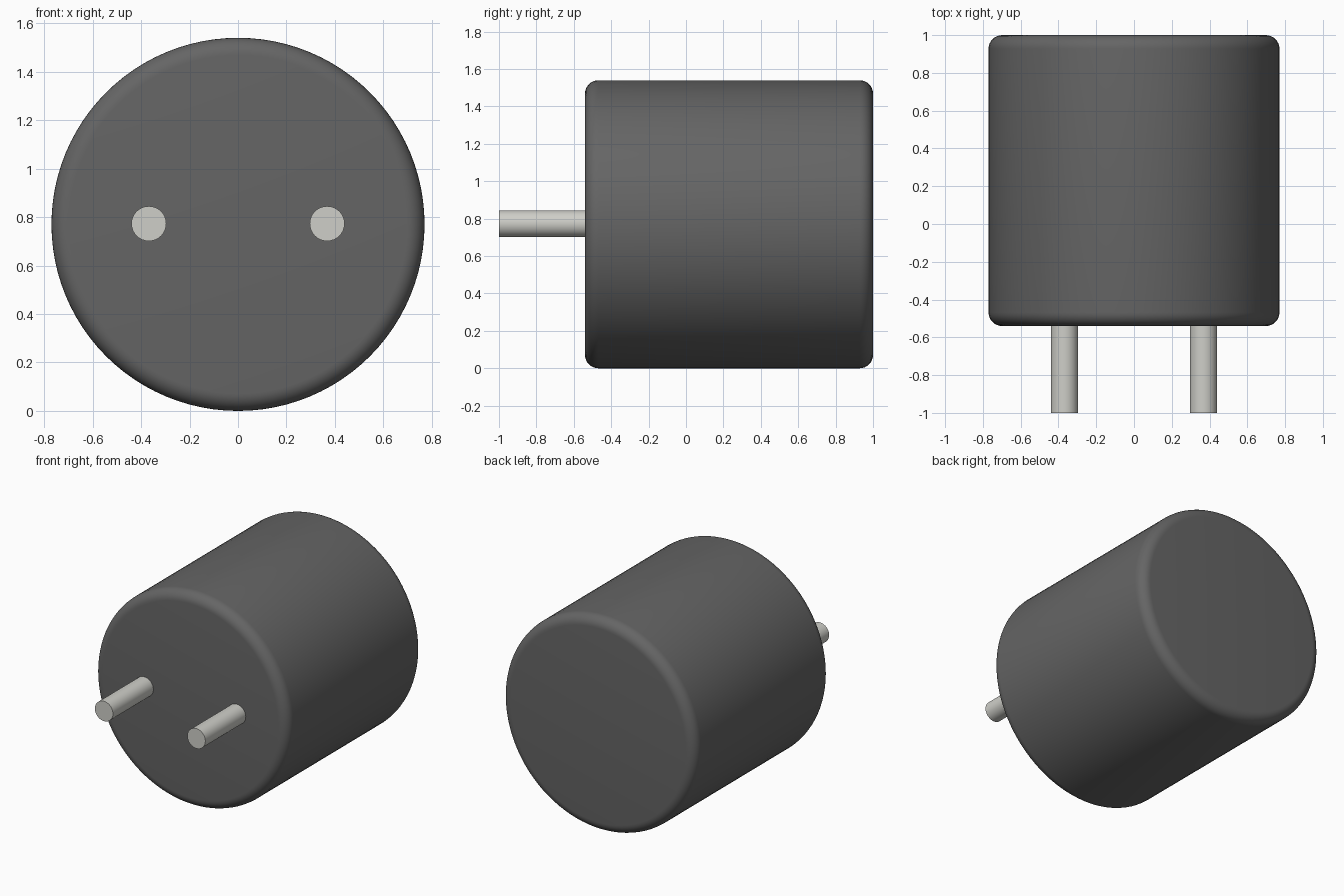
import bpy, bmesh, math
from mathutils import Matrix

if "Cube" in bpy.data.objects:
    bpy.data.objects.remove(bpy.data.objects["Cube"])

R, ZC = 0.77, 0.77          # body radius and axis height
FRONT, BACK = -0.54, 1.0    # body ends along y
FILLET = 0.072


def material(name, colour):
    m = bpy.data.materials.new(name)
    m.diffuse_color = (*colour, 1)
    m.use_nodes = True
    m.node_tree.nodes["Principled BSDF"].inputs["Base Color"].default_value = m.diffuse_color
    return m


def cylinder_y(name, x, z, radius, y0, y1, sides, mat, fillet=0.0):
    """Cylinder lying along y, with optionally rounded end rims."""
    bm = bmesh.new()
    place = Matrix.Translation((x, (y0 + y1) / 2, z)) @ Matrix.Rotation(math.pi / 2, 4, 'X')
    bmesh.ops.create_cone(bm, cap_ends=True, segments=sides, radius1=radius,
                          radius2=radius, depth=y1 - y0, matrix=place)
    if fillet:
        rims = [e for e in bm.edges if abs(e.verts[0].co.y - e.verts[1].co.y) < 1e-4]
        bmesh.ops.bevel(bm, geom=rims, offset=fillet, segments=8, profile=0.5, affect='EDGES')
    mesh = bpy.data.meshes.new(name)
    bm.to_mesh(mesh)
    bm.free()
    mesh.materials.append(mat)
    obj = bpy.data.objects.new(name, mesh)
    bpy.context.collection.objects.link(obj)
    bpy.ops.object.select_all(action='DESELECT')
    obj.select_set(True)
    bpy.context.view_layer.objects.active = obj
    bpy.ops.object.shade_smooth_by_angle(angle=math.radians(30))
    return obj


dark = material("dark_casing", (0.13, 0.13, 0.13))
metal = material("pin_metal", (0.62, 0.62, 0.58))

# Rounded drum body
cylinder_y("body", 0, ZC, R, FRONT, BACK, 96, dark, FILLET)

# Pair of contact pins, seated slightly into the front face
for side, x in (("left", -0.368), ("right", 0.368)):
    cylinder_y(f"{side}_pin", x, ZC + 0.003, 0.072, -1.0, FRONT + 0.02, 32, metal)
